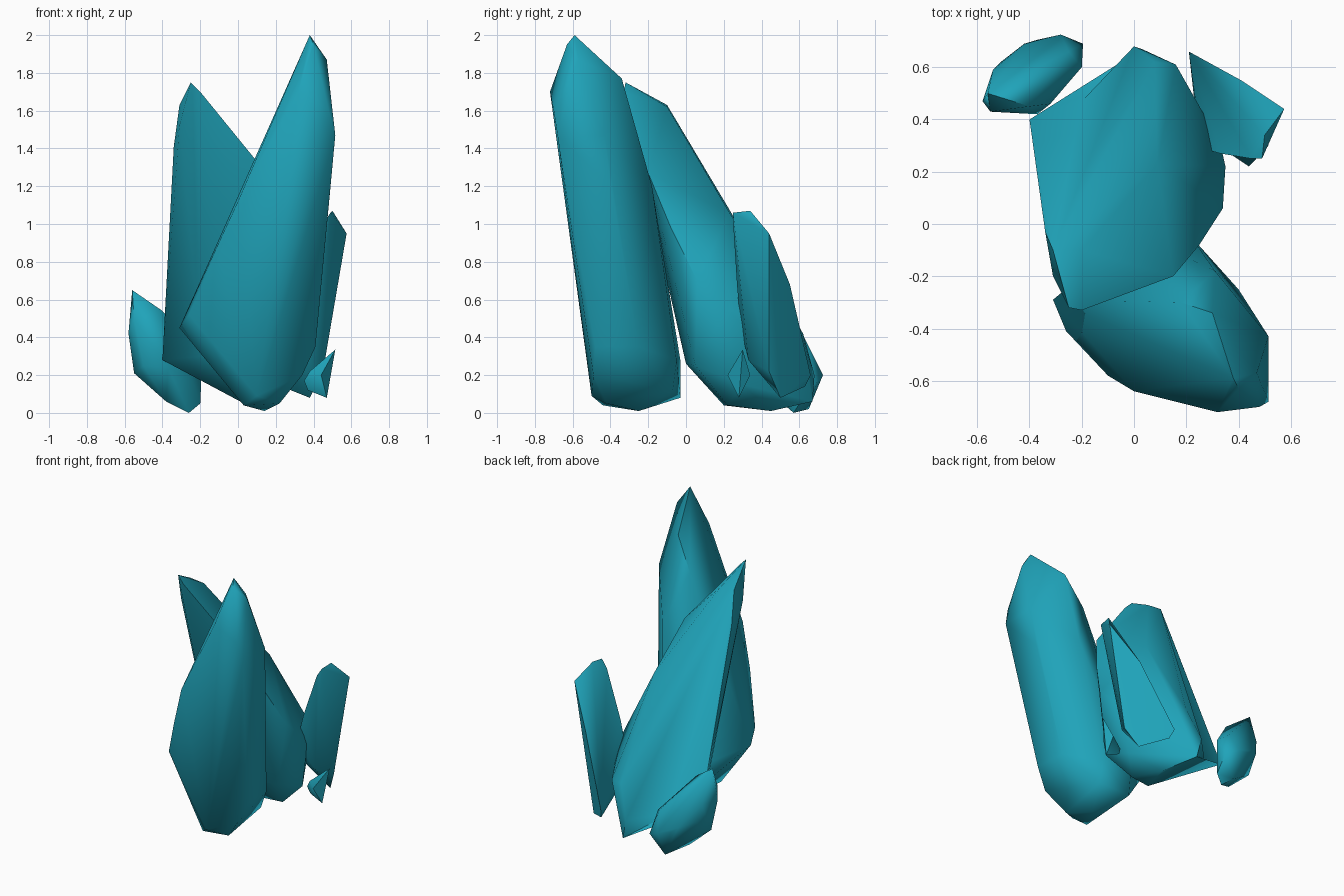
import bpy, bmesh, math
from mathutils import Vector

teal = bpy.data.materials.new("crystal teal")
teal.diffuse_color = (0.014, 0.37, 0.49, 1)


def crystal(name, corners, dents=()):
    """Faceted stone: the convex hull of a few corners, some of them pushed in after."""
    bm = bmesh.new()
    for c in corners:
        bm.verts.new(c)
    bmesh.ops.convex_hull(bm, input=bm.verts)
    loose = [v for v in bm.verts if not v.link_faces]
    bmesh.ops.delete(bm, geom=loose, context='VERTS')
    for old, new in dents:
        v = min(bm.verts, key=lambda v: (v.co - Vector(old)).length)
        if (v.co - Vector(old)).length < 0.001:
            v.co = new
    bmesh.ops.recalc_face_normals(bm, faces=bm.faces)
    me = bpy.data.meshes.new(name)
    bm.to_mesh(me)
    bm.free()
    me.materials.append(teal)
    ob = bpy.data.objects.new(name, me)
    bpy.context.collection.objects.link(ob)
    bpy.ops.object.select_all(action='DESELECT')
    ob.select_set(True)
    bpy.context.view_layer.objects.active = ob
    bpy.ops.object.shade_smooth_by_angle(angle=math.radians(58))
    return ob


# tallest crystal, leaning to the front right
crystal("tall_crystal", [
    (0.38, -0.59, 2.0), (0.47, -0.57, 1.87), (0.40, -0.63, 1.95),
    (0.32, -0.72, 1.70), (0.48, -0.70, 1.60), (0.515, -0.68, 1.47),
    (0.515, -0.43, 1.47), (0.30, -0.34, 1.77), (0.18, -0.30, 1.55),
    (0.31, -0.18, 1.20), (0.49, -0.40, 1.20),
    (0.0, -0.64, 1.12), (-0.10, -0.58, 0.83), (-0.26, -0.41, 0.52), (-0.31, -0.29, 0.45),
    (0.41, -0.48, 0.35), (0.40, -0.25, 0.35), (0.22, -0.05, 0.28), (0.0, -0.03, 0.28),
    (0.10, -0.50, 0.09), (0.34, -0.49, 0.20), (0.23, -0.07, 0.12),
    (0.02, -0.03, 0.08), (0.03, -0.44, 0.04), (0.14, -0.25, 0.01), (0.22, -0.42, 0.05),
])

# middle crystal, with a long grooved slope down to the back
crystal("middle_crystal", [
    (-0.25, -0.32, 1.75), (-0.20, -0.33, 1.70), (-0.31, -0.10, 1.63), (-0.31, -0.20, 1.52),
    (-0.34, -0.03, 1.41), (-0.20, -0.10, 1.62), (0.15, -0.20, 1.27), (0.09, 0.23, 1.06),
    (0.25, -0.08, 0.98), (0.34, 0.06, 0.70), (0.35, 0.22, 0.55), (0.33, 0.31, 0.45),
    (-0.40, 0.40, 0.28), (-0.19, 0.02, 0.30), (-0.20, 0.57, 0.22),
    (0.16, 0.61, 0.42), (0.08, 0.62, 0.42), (0.0, 0.68, 0.20), (0.03, 0.67, 0.06),
    (0.05, 0.0, 0.26), (0.28, 0.05, 0.25), (0.30, 0.30, 0.15),
    (0.05, 0.20, 0.04), (0.14, 0.45, 0.01), (0.20, 0.22, 0.04),
], dents=[((-0.20, 0.57, 0.22), (-0.20, 0.47, 0.22))])

# slab leaning against the right side
crystal("right_slab", [
    (0.49, 0.25, 1.06), (0.50, 0.34, 1.07), (0.575, 0.44, 0.95), (0.45, 0.25, 1.0),
    (0.41, 0.55, 0.68), (0.33, 0.27, 0.68), (0.26, 0.29, 0.45), (0.24, 0.39, 0.28),
    (0.38, 0.33, 0.28), (0.21, 0.66, 0.20), (0.23, 0.63, 0.14),
    (0.45, 0.44, 0.22), (0.38, 0.50, 0.08),
])

# loose rock at the back left
crystal("left_rock", [
    (-0.56, 0.50, 0.65), (-0.55, 0.43, 0.50), (-0.40, 0.45, 0.54), (-0.58, 0.47, 0.42),
    (-0.54, 0.59, 0.42), (-0.55, 0.50, 0.21), (-0.50, 0.43, 0.25), (-0.42, 0.69, 0.26),
    (-0.28, 0.725, 0.20), (-0.195, 0.69, 0.16), (-0.25, 0.66, 0.33), (-0.37, 0.42, 0.24),
    (-0.32, 0.46, 0.40), (-0.38, 0.50, 0.06), (-0.20, 0.60, 0.30), (-0.20, 0.60, 0.05),
    (-0.26, 0.57, 0.0), (-0.29, 0.65, 0.02), (-0.51, 0.62, 0.30), (-0.37, 0.705, 0.22),
])

# tiny shard at the right foot
crystal("small_shard", [
    (0.515, 0.30, 0.335), (0.47, 0.28, 0.08), (0.44, 0.22, 0.20),
    (0.35, 0.28, 0.17), (0.38, 0.27, 0.22), (0.37, 0.29, 0.12), (0.46, 0.34, 0.20),
])
